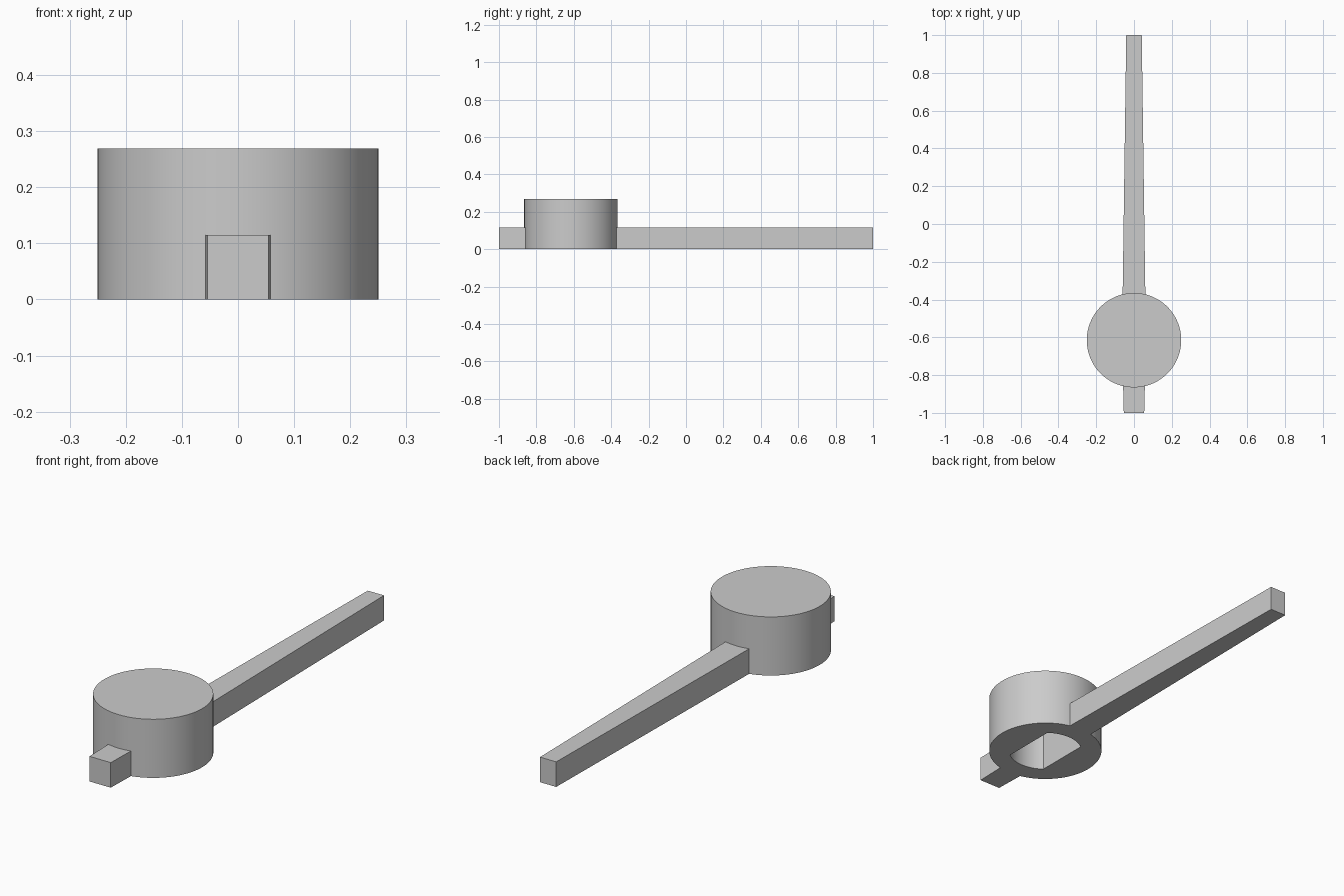
import bpy, bmesh, math

cube = bpy.data.objects.get("Cube")
if cube:
    bpy.data.objects.remove(cube, do_unlink=True)

HUB_Y, HUB_R, HUB_H, ARM_H = -0.615, 0.25, 0.269, 0.115

grey = bpy.data.materials.new("plain grey")
grey.use_nodes = True
grey.diffuse_color = (0.6, 0.6, 0.6, 1)
grey.node_tree.nodes["Principled BSDF"].inputs["Base Color"].default_value = (0.6, 0.6, 0.6, 1)


def prism(name, outline, z0, z1):
    """Extrude a closed counter-clockwise outline from z0 to z1."""
    bm = bmesh.new()
    base = bm.faces.new([bm.verts.new((x, y, z0)) for x, y in outline])
    top = bmesh.ops.extrude_face_region(bm, geom=[base])["geom"]
    verts = [v for v in top if isinstance(v, bmesh.types.BMVert)]
    bmesh.ops.translate(bm, verts=verts, vec=(0, 0, z1 - z0))
    bmesh.ops.recalc_face_normals(bm, faces=bm.faces)
    mesh = bpy.data.meshes.new(name)
    bm.to_mesh(mesh)
    bm.free()
    mesh.materials.append(grey)
    obj = bpy.data.objects.new(name, mesh)
    bpy.context.collection.objects.link(obj)
    return obj


def arc(radius, start, end, steps):
    angles = [start + (end - start) * i / steps for i in range(steps + 1)]
    return [(radius * math.cos(a), HUB_Y + radius * math.sin(a)) for a in angles]


def combine(target, tool, operation):
    mod = target.modifiers.new(operation.lower(), 'BOOLEAN')
    mod.operation = operation
    mod.solver = 'EXACT'
    mod.object = tool
    bpy.context.view_layer.objects.active = target
    bpy.ops.object.modifier_apply(modifier=mod.name)
    bpy.data.objects.remove(tool, do_unlink=True)


# Round hub
pointer_knob = prism("pointer_knob", arc(HUB_R, 0, 2 * math.pi, 96)[:-1], 0, HUB_H)

# Long pointer and short tail, both tapering away from the hub centre
side = [(0.054, -1), (0.0635, HUB_Y), (0.041, 1)]
arm = prism("pointer_arm", side + [(-x, y) for x, y in reversed(side)], 0, ARM_H)
combine(pointer_knob, arm, 'UNION')

# Blind shaft socket with two flats, open underneath
SOCKET_R, FLAT_X = 0.162, 0.097
corner = math.acos(FLAT_X / SOCKET_R)
back = arc(SOCKET_R, corner, math.pi - corner, 24)
front = arc(SOCKET_R, math.pi + corner, 2 * math.pi - corner, 24)
socket = prism("socket_cutter", back + front, -0.1, HUB_H - 0.04)
socket.hide_render = True
combine(pointer_knob, socket, 'DIFFERENCE')

# Smooth round walls, crisp edges
bpy.ops.object.select_all(action='DESELECT')
pointer_knob.select_set(True)
bpy.context.view_layer.objects.active = pointer_knob
bpy.ops.object.shade_smooth_by_angle(angle=math.radians(30))
